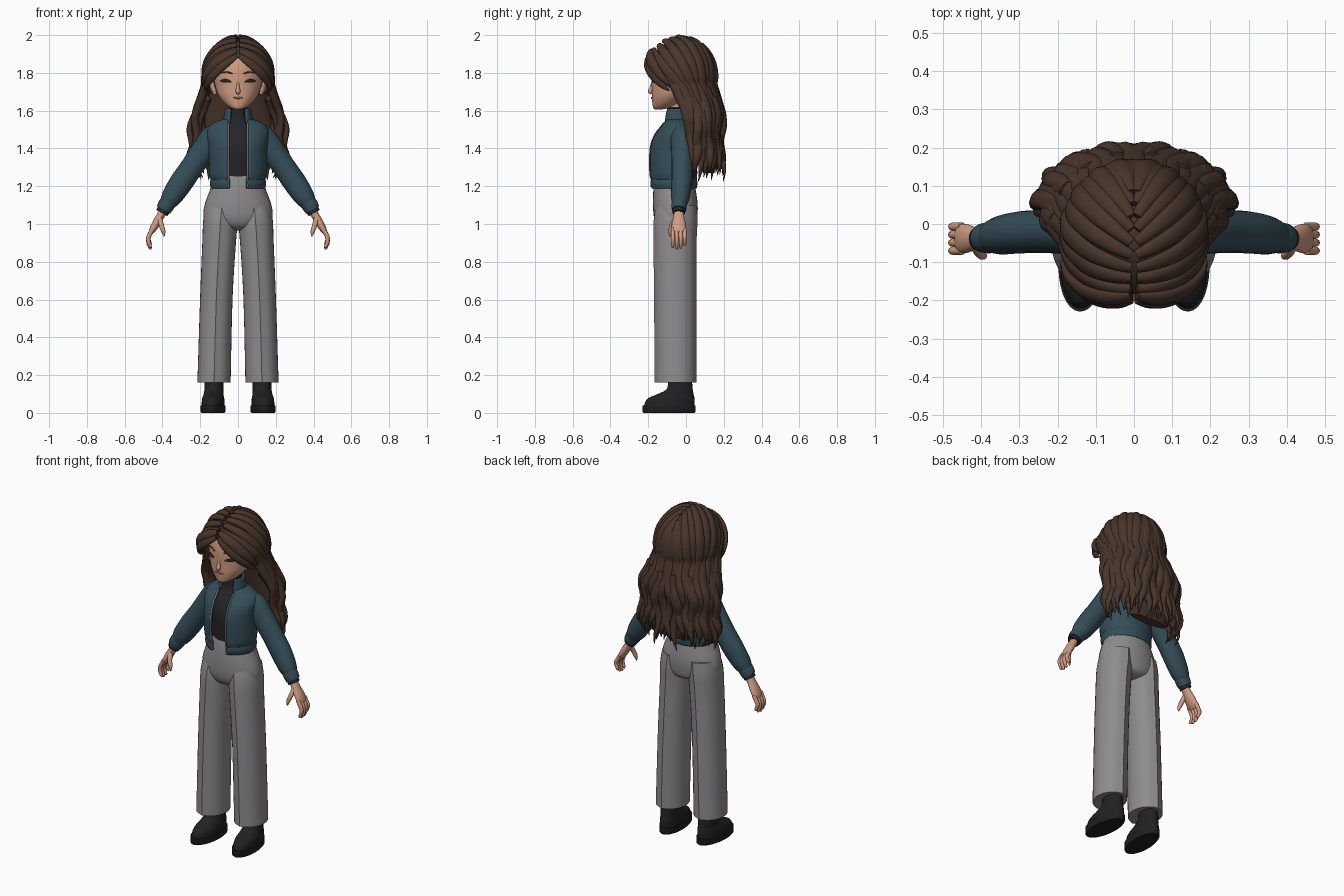
import bpy, bmesh, math, random
from mathutils import Vector
from math import sin, cos, pi, radians

random.seed(4)
if "Cube" in bpy.data.objects:
    bpy.data.objects.remove(bpy.data.objects["Cube"])


def material(name, *rgb):
    col = [((c / 255 + 0.055) / 1.055) ** 2.4 for c in rgb] + [1]
    m = bpy.data.materials.new(name)
    m.use_nodes = True
    m.diffuse_color = col
    b = m.node_tree.nodes["Principled BSDF"]
    b.inputs["Base Color"].default_value = col
    b.inputs["Roughness"].default_value = 0.9
    return m


HAIR = material("dark brown hair", 72, 53, 43)
SKIN = material("skin", 208, 157, 130)
TEAL = material("teal jacket", 52, 78, 88)
GREY = material("grey trousers", 143, 140, 142)
BLACK = material("black shirt", 37, 37, 40)
SHOE = material("black shoe", 33, 33, 34)
LASH = material("dark lash", 45, 33, 30)
LIP = material("lip", 165, 105, 92)
ZIP = material("zip metal", 105, 108, 112)


def spline(rows, k):
    """Catmull-Rom through tuples of any length."""
    out = []
    for i in range(len(rows) - 1):
        a, b, c, d = (rows[max(0, min(len(rows) - 1, i + j))] for j in (-1, 0, 1, 2))
        for s in range(k):
            t = s / k
            out.append([0.5 * (2 * q + (r - p) * t + (2 * p - 5 * q + 4 * r - u) * t * t
                               + (3 * q - p - 3 * r + u) * t ** 3)
                        for p, q, r, u in zip(a, b, c, d)])
    return out + [list(rows[-1])]


def finish(name, bm, mat, mirror, angle=40):
    bmesh.ops.recalc_face_normals(bm, faces=bm.faces)
    me = bpy.data.meshes.new(name)
    bm.to_mesh(me)
    bm.free()
    me.materials.append(mat)
    for p in me.polygons:
        p.use_smooth = True
    me.set_sharp_from_angle(angle=radians(angle))
    ob = bpy.data.objects.new(name, me)
    bpy.context.collection.objects.link(ob)
    if mirror:
        ob.modifiers.new("mirror", "MIRROR")
    return ob


def skin_rings(name, rings, mat, mirror, closed=True, angle=40):
    bm = bmesh.new()
    rings = [[bm.verts.new(p) for p in r] for r in rings]
    n = len(rings[0])
    for a, b in zip(rings, rings[1:]):
        for i in range(n if closed else n - 1):
            j = (i + 1) % n
            bm.faces.new((a[i], a[j], b[j], b[i]))
    if closed:
        bm.faces.new(rings[0])
        bm.faces.new(rings[-1])
    return finish(name, bm, mat, mirror, angle)


def loft(name, rows, mat, mirror=False, k=4, n=32, gap=0, crease=0, turn=0):
    """Stack of ovals; rows are (z, centre x, half width, front y, back y)."""
    rings = []
    for z, cx, rx, yf, yb in spline(rows, k):
        cy, ry = (yf + yb) / 2, (yb - yf) / 2
        g = math.asin(min(0.9, gap / rx))
        ring = []
        for i in range(n):
            t = g + (2 * pi - 2 * g) * i / (n - 1 if gap else n)
            push = crease if i % (n // 2) == 0 else 0
            x, y = rx * sin(t), cy - (ry + push) * cos(t)
            ring.append((cx + x * cos(turn) - y * sin(turn), y * cos(turn) + x * sin(turn), z))
        rings.append(ring)
    ob = skin_rings(name, rings, mat, mirror, not gap)
    if gap:
        s = ob.modifiers.new("cloth", "SOLIDIFY")
        s.thickness, s.offset = 0.014, 0
    return ob


def sweep(name, rows, mat, mirror=True, ref=lambda p: Vector((0, -1, 0)), k=4, n=10):
    """Oval tube; rows are (x, y, z, half width, half thickness)."""
    rows = spline(rows, k)
    pts = [Vector(r[:3]) for r in rows]
    rings = []
    for i, p in enumerate(pts):
        t = (pts[min(i + 1, len(pts) - 1)] - pts[max(i - 1, 0)]).normalized()
        r = ref(p)
        nrm = (r - r.dot(t) * t).normalized()
        side = t.cross(nrm)
        w, h = max(rows[i][3], 0.001), max(rows[i][4], 0.001)
        rings.append([p + side * w * cos(a) + nrm * h * sin(a)
                      for a in (2 * pi * j / n for j in range(n))])
    return skin_rings(name, rings, mat, mirror, angle=60)


# Shoes
loft("shoe_sole", [(0, .125, .06, -.225, .045), (.006, .125, .065, -.23, .05),
                   (.04, .125, .065, -.23, .05)], SHOE, True, k=1, turn=.08)
loft("shoe_upper", [(.04, .125, .06, -.222, .045), (.075, .125, .058, -.205, .045),
                    (.1, .125, .052, -.15, .04), (.13, .125, .05, -.1, .035),
                    (.2, .125, .05, -.095, .03)], SHOE, True, turn=.08)

# Trousers
loft("trouser_leg", [(.16, .127, .088, -.16, .05), (.6, .115, .086, -.163, .05),
                     (.9, .1, .089, -.166, .05), (1.02, .092, .092, -.165, .055),
                     (1.1, .085, .085, -.15, .05)], GREY, True, crease=.006)
loft("trouser_hips", [(.965, 0, .05, -.1, 0), (.985, 0, .13, -.145, .045),
                      (1.03, 0, .18, -.168, .058), (1.1, 0, .177, -.175, .062),
                      (1.19, 0, .145, -.172, .05), (1.27, 0, .122, -.16, .035)], GREY)

# Shirt with high neck
loft("shirt", [(1.25, 0, .115, -.163, .03), (1.4, 0, .125, -.17, .03), (1.48, 0, .12, -.145, .03),
               (1.53, 0, .085, -.11, .02), (1.56, 0, .05, -.1, .005),
               (1.62, 0, .045, -.098, 0)], BLACK)

# Jacket: body, gathered hem, collar, zip edges
body = [(1.235, 0, .137, -.185, .05), (1.27, 0, .146, -.192, .053), (1.4, 0, .148, -.19, .05),
        (1.47, 0, .158, -.165, .047), (1.51, 0, .148, -.135, .04), (1.535, 0, .115, -.118, .028),
        (1.55, 0, .07, -.11, .015)]
loft("jacket_body", body, TEAL, gap=.05, n=40)
loft("jacket_hem", [(1.19, 0, .137, -.182, .05), (1.215, 0, .142, -.188, .054),
                    (1.24, 0, .138, -.184, .05)], TEAL, gap=.045, n=40)
loft("jacket_collar", [(1.535, 0, .078, -.115, .02), (1.57, 0, .068, -.115, .012),
                       (1.61, 0, .062, -.108, .008)], TEAL, gap=.04)
edge = [(.05, (yf + yb) / 2 - (yb - yf) / 2 * math.sqrt(1 - (.05 / rx) ** 2) - .004, z, .006, .006)
        for z, _, rx, yf, yb in body[:-1]]
sweep("jacket_zip", [(.05, -.182, 1.195, .006, .006)] + edge, ZIP)

# Sleeves and cuffs
sweep("sleeve", [(.09, -.03, 1.485, .045, .05), (.135, -.025, 1.46, .062, .058),
                 (.185, -.02, 1.385, .065, .058), (.245, -.02, 1.3, .061, .056),
                 (.3, -.022, 1.22, .062, .055), (.35, -.03, 1.145, .055, .05),
                 (.375, -.034, 1.108, .042, .04)], TEAL, n=20)
sweep("sleeve_cuff", [(.368, -.034, 1.118, .042, .04), (.38, -.036, 1.1, .044, .041),
                      (.395, -.037, 1.075, .04, .038)], TEAL, n=20)
sweep("shirt_cuff", [(.385, -.037, 1.09, .035, .034), (.403, -.038, 1.058, .034, .033)],
      BLACK, n=20)

# Hands
sweep("palm", [(.39, -.038, 1.08, .022, .026), (.412, -.038, 1.04, .021, .028),
               (.435, -.038, 1.0, .021, .037), (.455, -.038, .965, .016, .038),
               (.46, -.038, .95, .008, .03)], SKIN, n=16)
for i in range(4):
    y, drop = -.07 + .021 * i, (.008, 0, .004, .02)[i]
    sweep("finger", [(.45, y, .975, .012, .011), (.472, y, .935, .012, .011),
                     (.474, y, .9 + drop, .011, .01), (.464, y, .873 + drop, .008, .008),
                     (.46, y, .865 + drop, .002, .002)], SKIN)
sweep("thumb", [(.415, -.055, 1.03, .014, .014), (.405, -.075, .99, .013, .013),
                (.395, -.083, .96, .011, .011), (.391, -.085, .935, .003, .003)], SKIN)

# Neck, head, ears
loft("neck", [(1.58, 0, .042, -.092, -.005), (1.68, 0, .045, -.1, .01)], SKIN)
head = [(1.607, 0, .018, -.165, -.125), (1.616, 0, .042, -.174, -.08), (1.64, 0, .073, -.178, -.03),
        (1.68, 0, .104, -.181, .02), (1.73, 0, .121, -.182, .06), (1.8, 0, .132, -.183, .09),
        (1.87, 0, .122, -.168, .09), (1.93, 0, .085, -.12, .06), (1.955, 0, .03, -.06, .01)]
loft("head", head, SKIN, n=40)
sweep("ear", [(.12, -.055, 1.685, .012, .008), (.132, -.05, 1.715, .022, .012),
              (.138, -.045, 1.745, .022, .01), (.134, -.04, 1.765, .006, .005)],
      SKIN, ref=lambda p: Vector((1, -.4, 0)))
sweep("nose", [(0, -.178, 1.75, .006, .006), (0, -.184, 1.72, .009, .01),
               (0, -.19, 1.702, .013, .012), (0, -.184, 1.69, .008, .007)], SKIN, False)


def on_face(x, z):
    for a, b in zip(head, head[1:]):
        if a[0] <= z <= b[0]:
            _, _, rx, yf, yb = [p + (q - p) * (z - a[0]) / (b[0] - a[0]) for p, q in zip(a, b)]
            return (yf + yb) / 2 - (yb - yf) / 2 * math.sqrt(1 - (x / rx) ** 2)


def face_mark(name, path, mat, mirror=True):
    sweep(name, [(x, on_face(x, z) - .001, z, h, .004) for x, z, h in path], mat, mirror)


# Face details
face_mark("eye", [(.036, 1.751, .003), (.055, 1.757, .009), (.075, 1.758, .009),
                  (.094, 1.757, .002)], LASH)
face_mark("eyebrow", [(.03, 1.795, .003), (.06, 1.805, .004), (.095, 1.797, .001)], HAIR)
face_mark("mouth", [(-.026, 1.669, .001), (-.01, 1.668, .005), (.01, 1.668, .005),
                    (.026, 1.669, .001)], LIP, False)

# Hair cap, trimmed along the hairline of each side
CENTRE, SIZE = Vector((0, -.03, 1.78)), Vector((.178, .185, .207))


def on_skull(d, grow=1.0):
    return Vector([c + s * grow * q for c, s, q in zip(CENTRE, SIZE, d)])


def heading(az, lift):
    return Vector((sin(az) * cos(lift), -cos(az) * cos(lift), sin(lift)))


part_front, temple = heading(0, radians(30)), heading(radians(80), radians(-12))
bm = bmesh.new()
bmesh.ops.create_uvsphere(bm, u_segments=40, v_segments=24, radius=1)
for normal in (Vector((-1, 0, 0)), part_front.cross(temple) * -1):
    bmesh.ops.bisect_plane(bm, geom=bm.verts[:] + bm.edges[:] + bm.faces[:],
                           plane_co=(0, 0, 0), plane_no=normal, clear_outer=True)
for v in bm.verts:
    v.co = on_skull(v.co, .95)
finish("hair_cap", bm, HAIR, True)

# Hair mass behind the neck
loft("hair_mass", [(1.27, 0, .12, .09, .15), (1.33, 0, .17, .065, .165), (1.45, 0, .19, .055, .165),
                   (1.6, 0, .17, .02, .165), (1.75, 0, .15, -.02, .14)], HAIR)


def outward(p):
    return Vector((p.x, p.y + .01, max(p.z - 1.78, 0)))


def fall(az, tip, width, phase, scale=1.0):
    """Wavy hanging part of a lock, from head height to its tip."""
    rows = []
    for s in range(1, 10):
        v = s / 9
        settle = min(1, v * 2.5)
        wave = sin(v * 11 + phase)
        a = az + .07 * cos(v * 11 + phase)
        r = scale * (.187 + .07 * min(1, v * 1.3)) * (1 - .18 * v ** 5) + .017 * wave * settle
        ry = (.19 - .055 * settle) * scale + .012 * wave * settle
        y = -.03 + .085 * settle - cos(a) * ry
        taper = 1 - .92 * max(0, (v - .55) / .45) ** 1.6
        rows.append((max(r * sin(a), .004), y, 1.72 - v * (1.72 - tip),
                     width * taper, width * .7 * taper))
    return rows


# Long locks sweeping from the parting round the head and down
COUNT = 11
for i in range(COUNT):
    f = i / (COUNT - 1)
    start = heading(0, radians(32 + 105 * f)) + Vector((.04, 0, 0))
    az = radians(80 + 95 * f)
    end = heading(az, radians(-12))
    rows = []
    for s in range(6):
        u = s / 5
        p = on_skull(start.lerp(end, u).normalized(), 1.0 + .02 * (i % 2))
        w = .014 + .016 * min(1, u * 1.8)
        rows.append((max(p.x, .006), p.y, p.z, w, .012 + .006 * u))
    rows += fall(az, 1.24 + .07 * random.random(), .031, 4.4 + .8 * sin(i * 1.9))
    sweep("long_hair_lock", rows, HAIR, ref=outward)

# Under layer of thinner locks with loose tips
for i in range(9):
    az = radians(84 + 92 * i / 8)
    rows = fall(az, 1.22 + .06 * random.random(), .025, 3.2 + 1.5 * random.random(),
                .86 + .2 * (i % 2))
    sweep("under_hair_lock", rows, HAIR, ref=outward)

# Front curtain locks framing the forehead
for lift, drop, grow in ((30, -20, 1.05), (38, -12, 1.08)):
    a, b = heading(0, radians(lift)), heading(radians(64 + lift / 4), radians(drop))
    rows = []
    for s in range(7):
        u = s / 6
        p = on_skull(a.lerp(b, u).normalized(), grow)
        w = .03 * sin(pi * (.16 + .8 * u))
        rows.append((p.x + .008, p.y, p.z, w, w * .6))
    sweep("curtain_lock", rows, HAIR, ref=outward)
